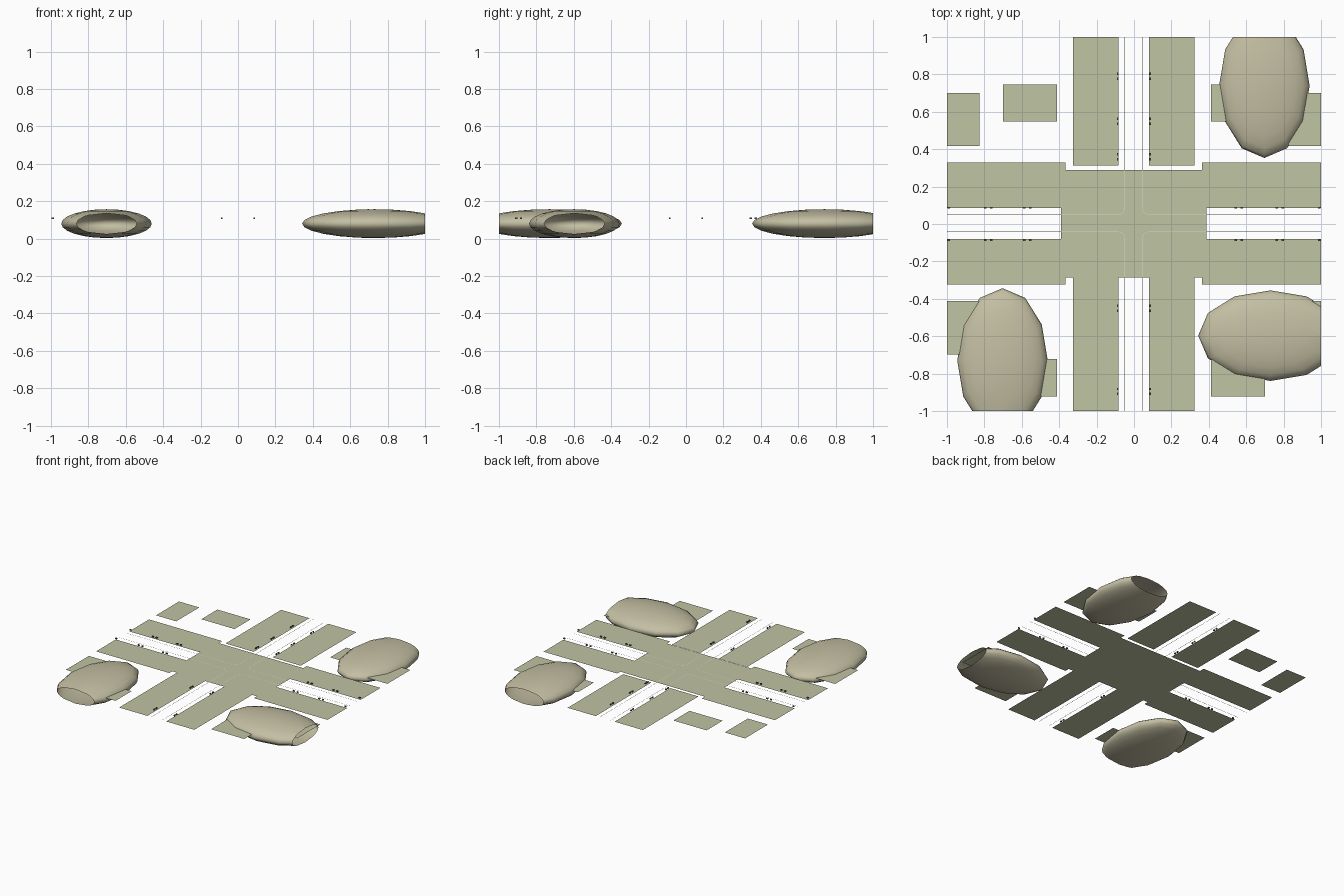
import bpy, bmesh, math
from mathutils import Matrix, Vector

if "Cube" in bpy.data.objects:
    bpy.data.objects.remove(bpy.data.objects["Cube"])

Z = 0.094  # height of the street level, which cuts through the domes


def material(name, rgb):
    m = bpy.data.materials.new(name)
    m.diffuse_color = (*rgb, 1)
    m.use_nodes = True
    m.node_tree.nodes["Principled BSDF"].inputs["Base Color"].default_value = m.diffuse_color
    return m


OLIVE = material("olive_paving", (0.53, 0.555, 0.365))
SAND = material("sand_shell", (0.55, 0.52, 0.365))
DARK = material("dark_metal", (0.12, 0.12, 0.10))
PALE = material("pale_kerb", (0.75, 0.75, 0.68))


def finish(name, bm, mat):
    me = bpy.data.meshes.new(name)
    bm.to_mesh(me)
    bm.free()
    me.materials.append(mat)
    ob = bpy.data.objects.new(name, me)
    bpy.context.collection.objects.link(ob)
    return ob


def plate(name, x0, x1, y0, y1, z=Z):
    bm = bmesh.new()
    bm.faces.new([bm.verts.new(p) for p in
                  ((x0, y0, z), (x1, y0, z), (x1, y1, z), (x0, y1, z))])
    return finish(name, bm, OLIVE)


def box(bm, x, y, z, sx, sy, sz):
    m = Matrix.Translation((x, y, z)) @ Matrix.Diagonal((sx, sy, sz, 1))
    bmesh.ops.create_cube(bm, size=1, matrix=m)


# crossing slab and the pavements along the four arms
plate("crossing", -0.39, 0.387, -0.285, 0.29)
for x0, x1 in ((-0.327, -0.083), (0.08, 0.323)):
    plate("pavement_north", x0, x1, 0.313, 1)
    plate("pavement_south", x0, x1, -1, -0.285, Z + 0.001)
for y0, y1 in ((0.086, 0.33), (-0.323, -0.08)):
    plate("pavement_west", -1, -0.367, y0, y1, Z + 0.001)
    plate("pavement_east", 0.363, 1, y0, y1, Z + 0.001)

# building plots, two in each block
for s in (-1, 1):
    for (a0, a1), (b0, b1) in (((0.547, 0.745), (0.416, 0.70)),
                               ((-0.922, -0.722), (-0.697, -0.413))):
        plate("inner_plot", *sorted((s * 0.413, s * 0.70)), a0, a1)
        plate("outer_plot", *sorted((s * 0.825, s * 1.0)), b0, b1)

# kerb lines, turning the corner with a small radius
for sx in (-1, 1):
    for sy in (-1, 1):
        r, w = 0.035, 0.0012
        ox, oy = (0.045 if sx > 0 else 0.049), (0.05 if sy > 0 else 0.042)
        path = [(ox, 1, 1, 0)]
        for i in range(7):
            t = math.pi + i * math.pi / 12
            c, s = math.cos(t), math.sin(t)
            path.append((ox + r + r * c, oy + r + r * s, -c, -s))
        path.append((1, oy, 0, 1))
        # both ends of the path offset towards the same side of the line
        path[0] = (ox, 1, 1, 0)
        bm = bmesh.new()
        rows = [[bm.verts.new((sx * (x + k * nx), sy * (y + k * ny), Z + 0.002))
                 for k in (-w, w)] for x, y, nx, ny in path]
        for a, b in zip(rows, rows[1:]):
            bm.faces.new([a[0], a[1], b[1], b[0]])
        bm.normal_update()
        flip = [f for f in bm.faces if f.normal.z < 0]
        bmesh.ops.reverse_faces(bm, faces=flip)
        finish("kerb_line", bm, PALE)

# pairs of small bollards on the inner pavement edges, single at the west and east ends
spots = [(s * 0.088, y, 0, 0.013) for s in (-1, 1) for y in (0.79, 0.55, 0.36, -0.45, -0.895)]
spots += [(x, s * 0.088, 1, 0.016) for s in (-1, 1) for x in (-0.78, -0.57, 0.56, 0.78)]
spots += [(x, s * 0.088, 1, 0) for s in (-1, 1) for x in (-0.99, 0.99)]
for x, y, along_x, gap in spots:
    bm = bmesh.new()
    for d in ((-gap, gap) if gap else (0,)):
        if along_x:
            box(bm, x + d, y, 0.109, 0.013, 0.008, 0.009)
        else:
            box(bm, x, y + d, 0.109, 0.008, 0.013, 0.009)
    finish("bollards", bm, DARK)


# rounded shells, cut open at the edge of the tile
def dome(name, cx, cy, rx, ry, cut):
    bm = bmesh.new()
    m = Matrix.Translation((cx, cy, 0.080)) @ Matrix.Diagonal((rx, ry, 0.077, 1))
    bmesh.ops.create_uvsphere(bm, u_segments=12, v_segments=12, radius=1, matrix=m)
    bmesh.ops.bisect_plane(bm, geom=bm.verts[:] + bm.edges[:] + bm.faces[:],
                           plane_co=Vector(cut), plane_no=Vector(cut), clear_outer=True)
    for f in bm.faces:
        f.smooth = True
    finish(name, bm, SAND)


dome("dome_southwest", -0.703, -0.73, 0.242, 0.387, (0, -1, 0))
dome("dome_northeast", 0.697, 0.74, 0.242, 0.387, (0, 1, 0))
dome("dome_southeast", 0.73, -0.597, 0.387, 0.242, (1, 0, 0))
